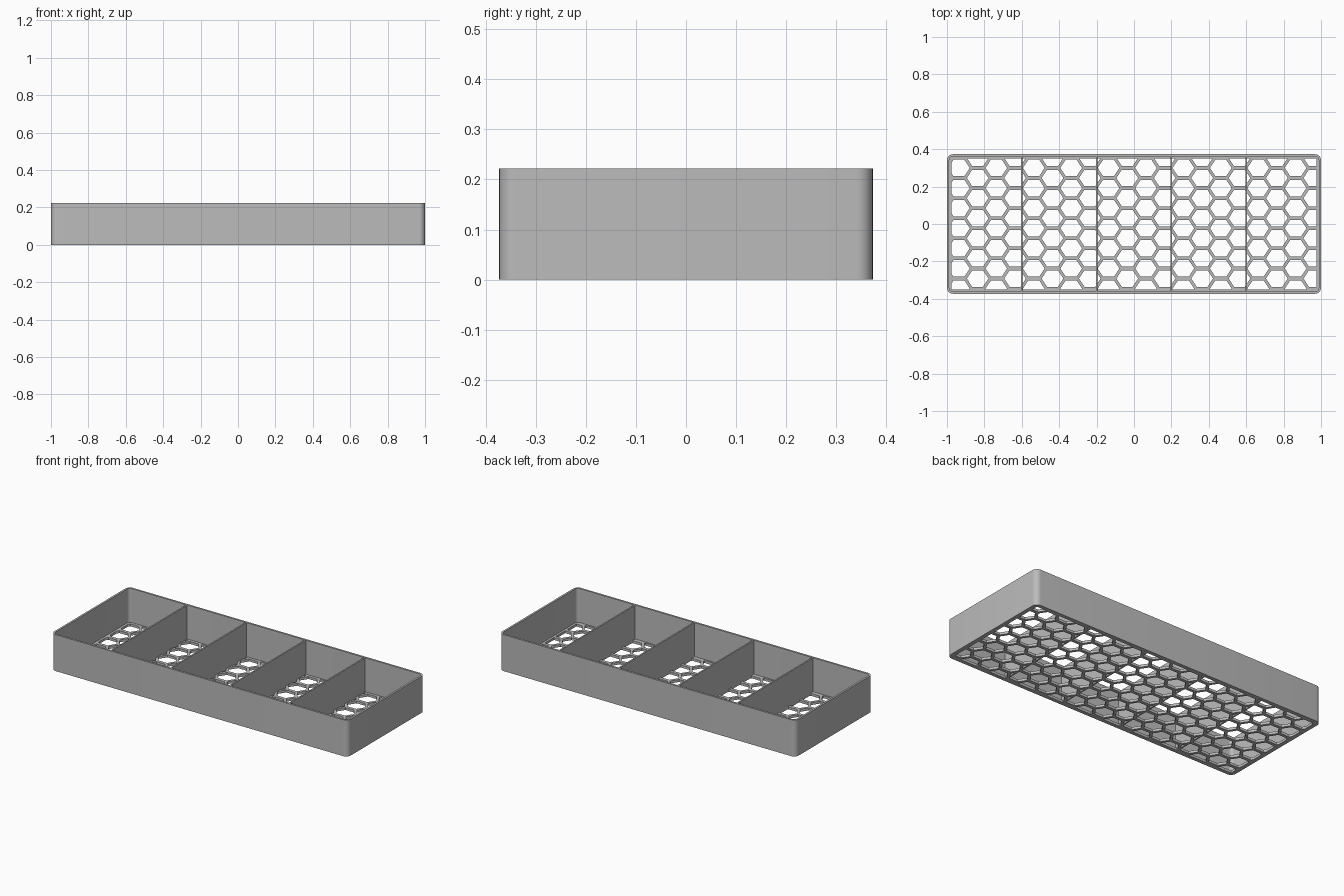
import bpy
import math

if "Cube" in bpy.data.objects:
    bpy.data.objects.remove(bpy.data.objects["Cube"])

HALF_X, HALF_Y, HEIGHT = 1.0, 0.373, 0.222
WALL, DIVIDER, FLOOR = 0.012, 0.009, 0.015
RADIUS = 0.032

# Single grey plastic
plastic = bpy.data.materials.new("grey_plastic")
plastic.use_nodes = True
GREY = (0.5, 0.5, 0.5, 1)
plastic.diffuse_color = GREY
plastic.node_tree.nodes["Principled BSDF"].inputs["Base Color"].default_value = GREY


def rounded_rectangle(hx, hy, r, steps=8):
    points = []
    for i, (sx, sy) in enumerate([(1, 1), (-1, 1), (-1, -1), (1, -1)]):
        for k in range(steps + 1):
            a = math.pi / 2 * (i + k / steps)
            points.append((sx * (hx - r) + r * math.cos(a), sy * (hy - r) + r * math.sin(a)))
    return points


def extruded_outline(name, outlines, z0, z1):
    """Extrude flat outlines; inner outlines become holes."""
    curve = bpy.data.curves.new(name + "_outline", "CURVE")
    curve.dimensions = "2D"
    curve.fill_mode = "BOTH"
    curve.extrude = (z1 - z0) / 2
    for outline in outlines:
        spline = curve.splines.new("POLY")
        spline.points.add(len(outline) - 1)
        for point, (x, y) in zip(spline.points, outline):
            point.co = (x, y, 0, 1)
        spline.use_cyclic_u = True
    obj = bpy.data.objects.new(name, curve)
    bpy.context.collection.objects.link(obj)
    obj.location.z = (z0 + z1) / 2
    bpy.ops.object.select_all(action="DESELECT")
    obj.select_set(True)
    bpy.context.view_layer.objects.active = obj
    bpy.ops.object.convert(target="MESH")
    obj = bpy.context.view_layer.objects.active
    obj.data.materials.clear()
    obj.data.materials.append(plastic)
    bpy.ops.object.shade_smooth_by_angle(angle=math.radians(30))
    return obj


def clip(polygon, axis, limit, sign):
    """Keep the part of a polygon where sign * coordinate <= limit."""
    result = []
    for a, b in zip(polygon, polygon[1:] + polygon[:1]):
        da, db = sign * a[axis] - limit, sign * b[axis] - limit
        if da <= 0:
            result.append(a)
        if da * db < 0:
            t = da / (da - db)
            result.append((a[0] + t * (b[0] - a[0]), a[1] + t * (b[1] - a[1])))
    return result


# Honeycomb openings, trimmed to a solid border
HEX_A, HEX_H = 0.058, 0.044
STEP_X, STEP_Y = 0.1, 0.1075
BORDER_X, BORDER_Y = 0.975, 0.35
holes = []
for col in range(-5, 19):
    cx = -0.636 + col * STEP_X
    for row in range(-1, 8):
        cy = 0.246 - (row - 0.5 * (col % 2)) * STEP_Y
        shape = [(cx + HEX_A * dx, cy + HEX_H * dy) for dx, dy in
                 [(1, 0), (0.5, 1), (-0.5, 1), (-1, 0), (-0.5, -1), (0.5, -1)]]
        for axis, limit in ((0, BORDER_X), (1, BORDER_Y)):
            for sign in (-1, 1):
                shape = clip(shape, axis, limit, sign)
        if len(shape) < 3:
            continue
        xs, ys = zip(*shape)
        if max(xs) - min(xs) > 0.008 and max(ys) - min(ys) > 0.008:
            holes.append(shape)

outer = rounded_rectangle(HALF_X, HALF_Y, RADIUS)
inner = rounded_rectangle(HALF_X - WALL, HALF_Y - WALL, RADIUS - WALL)

# Perforated floor and outer wall
extruded_outline("honeycomb_floor", [outer] + holes, 0, FLOOR)
extruded_outline("outer_wall", [outer, inner], FLOOR, HEIGHT)

# Four dividers forming five equal compartments
for i in range(4):
    x, hx, hy = -0.6 + 0.4 * i, DIVIDER / 2, HALF_Y - WALL / 2
    extruded_outline(f"divider_{i + 1}",
                     [[(x - hx, -hy), (x + hx, -hy), (x + hx, hy), (x - hx, hy)]],
                     0.002, HEIGHT - 0.001)
